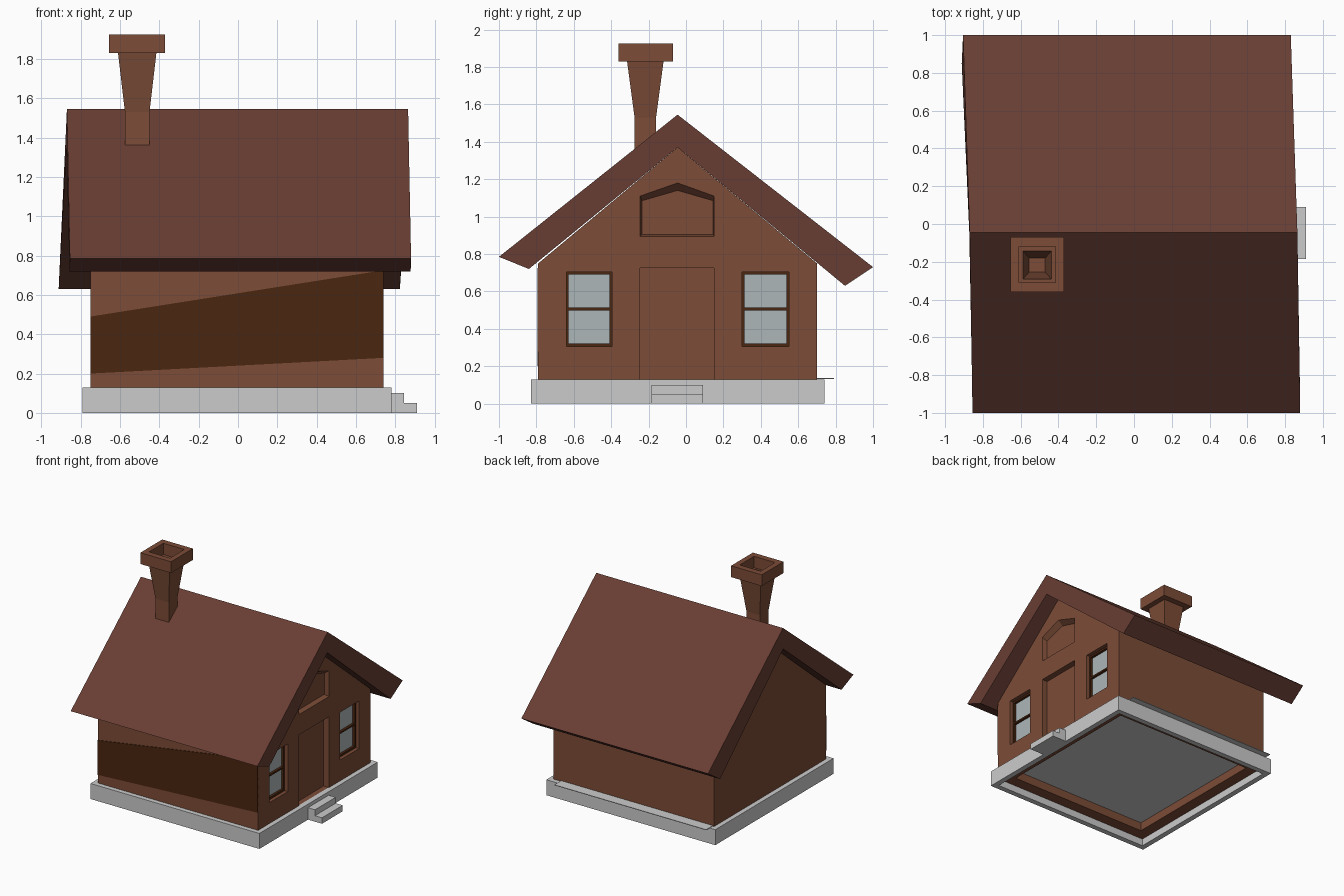
import bpy, bmesh

if "Cube" in bpy.data.objects:
    bpy.data.objects.remove(bpy.data.objects["Cube"])


def mat(name, r, g, b):
    m = bpy.data.materials.new(name)
    m.diffuse_color = (r, g, b, 1)
    m.use_nodes = True
    m.node_tree.nodes["Principled BSDF"].inputs["Base Color"].default_value = m.diffuse_color
    return m


BRICK = mat("brick", 0.20, 0.072, 0.038)
ROOF = mat("roof_brown", 0.14, 0.048, 0.034)
WOOD = mat("dark_wood", 0.068, 0.019, 0.005)
GLASS = mat("glass", 0.42, 0.47, 0.48)


def loft(name, rings, material=None):
    """Closed solid through equal-length rings of points."""
    bm = bmesh.new()
    vs = [[bm.verts.new(p) for p in ring] for ring in rings]
    n = len(vs[0])
    for a, b in zip(vs, vs[1:]):
        for i in range(n):
            j = (i + 1) % n
            bm.faces.new((a[i], a[j], b[j], b[i]))
    bm.faces.new(vs[0])
    bm.faces.new(vs[-1])
    bmesh.ops.recalc_face_normals(bm, faces=bm.faces)
    me = bpy.data.meshes.new(name)
    bm.to_mesh(me)
    bm.free()
    if material:
        me.materials.append(material)
    ob = bpy.data.objects.new(name, me)
    bpy.context.collection.objects.link(ob)
    return ob


def prism(name, profile, x0, x1, material=None):
    return loft(name, [[(x, y, z) for y, z in profile] for x in (x0, x1)], material)


def rect(x0, x1, y0, y1, z):
    return [(x0, y0, z), (x1, y0, z), (x1, y1, z), (x0, y1, z)]


def box(name, x0, x1, y0, y1, z0, z1, material=None):
    return loft(name, [rect(x0, x1, y0, y1, z0), rect(x0, x1, y0, y1, z1)], material)


def cut(ob, cutter):
    mod = ob.modifiers.new("cut", 'BOOLEAN')
    mod.operation = 'DIFFERENCE'
    mod.solver = 'EXACT'
    mod.object = cutter
    bpy.context.view_layer.objects.active = ob
    bpy.ops.object.modifier_apply(modifier=mod.name)
    bpy.data.objects.remove(cutter)


# Foundation ring, floor sheet and entrance steps
base = box("foundation", -0.79, 0.78, -0.83, 0.74, 0, 0.13)
cut(base, box("cutter", -0.745, 0.735, -0.785, 0.695, -0.1, 0.3))
box("floor", -0.74, 0.67, -0.74, 0.79, 0.131, 0.136)
box("upper_step", 0.775, 0.845, -0.185, 0.09, 0, 0.10)
box("lower_step", 0.84, 0.91, -0.185, 0.09, 0, 0.05)

# Gabled walls, hollow and open below
walls = prism("walls", [(-0.79, 0.06), (0.70, 0.06), (0.70, 0.75),
                        (-0.045, 1.37), (-0.79, 0.75)], -0.75, 0.74, BRICK)
cut(walls, prism("cutter", [(-0.69, -0.1), (0.60, -0.1), (0.60, 0.70),
                            (-0.045, 1.24), (-0.69, 0.70)], -0.65, 0.64))

# Door and window recesses
cut(walls, box("cutter", 0.69, 0.9, -0.245, 0.15, 0.13, 0.725))
windows = [(-0.64, -0.395), (0.30, 0.55)]
for y0, y1 in windows:
    cut(walls, box("cutter", 0.68, 0.9, y0, y1, 0.305, 0.705))

# Attic recess with bevelled rim
outer = [(-0.245, 0.895), (0.15, 0.895), (0.15, 1.11), (-0.045, 1.18), (-0.245, 1.11)]
inner = [(-0.235, 0.905), (0.145, 0.905), (0.145, 1.085), (-0.045, 1.14), (-0.235, 1.085)]
cut(walls, loft("cutter", [[(x, y, z) for y, z in p]
                           for x, p in ((0.70, inner), (0.74, outer), (0.8, outer))]))

# Windows: glass, frame and middle bar
for side, (y0, y1) in zip(("front", "back"), windows):
    frame = box(side + "_window_frame", 0.675, 0.71, y0, y1, 0.305, 0.705, WOOD)
    for z0, z1 in ((0.322, 0.499), (0.513, 0.690)):
        cut(frame, box("cutter", 0.6, 0.8, y0 + 0.013, y1 - 0.013, z0, z1))
    box(side + "_window_glass", 0.678, 0.69, y0 + 0.005, y1 - 0.005, 0.31, 0.70, GLASS)

# Slanted dark band on the front wall
loft("front_band", [[(-0.75, y, 0.20), (0.74, y, 0.28), (0.74, y, 0.725), (-0.75, y, 0.49)]
                    for y in (-0.795, -0.78)], WOOD)

# Roof: slightly crooked gable slab (y, z, sideways shift)
section = [(-1.0, 0.785, 0.015), (-0.045, 1.545, 0), (1.0, 0.73, -0.035),
           (0.85, 0.63, -0.042), (-0.045, 1.37, -0.002), (-0.84, 0.72, 0.013)]
loft("roof", [[(x + s, y, z) for y, z, s in section] for x in (-0.87, 0.865)], ROOF)

# Chimney: flared shaft, cap and flue
loft("chimney_shaft", [rect(-0.575, -0.45, -0.275, -0.16, 1.33),
                       rect(-0.575, -0.45, -0.275, -0.16, 1.53),
                       rect(-0.61, -0.415, -0.315, -0.12, 1.83)], BRICK)
cap = box("chimney_cap", -0.655, -0.37, -0.36, -0.07, 1.83, 1.925, BRICK)
cut(cap, box("cutter", -0.61, -0.415, -0.31, -0.12, 1.7, 2.1))
cut(bpy.data.objects["chimney_shaft"],
    loft("cutter", [rect(-0.555, -0.47, -0.255, -0.18, 1.55),
                    rect(-0.595, -0.43, -0.30, -0.135, 1.9)]))
